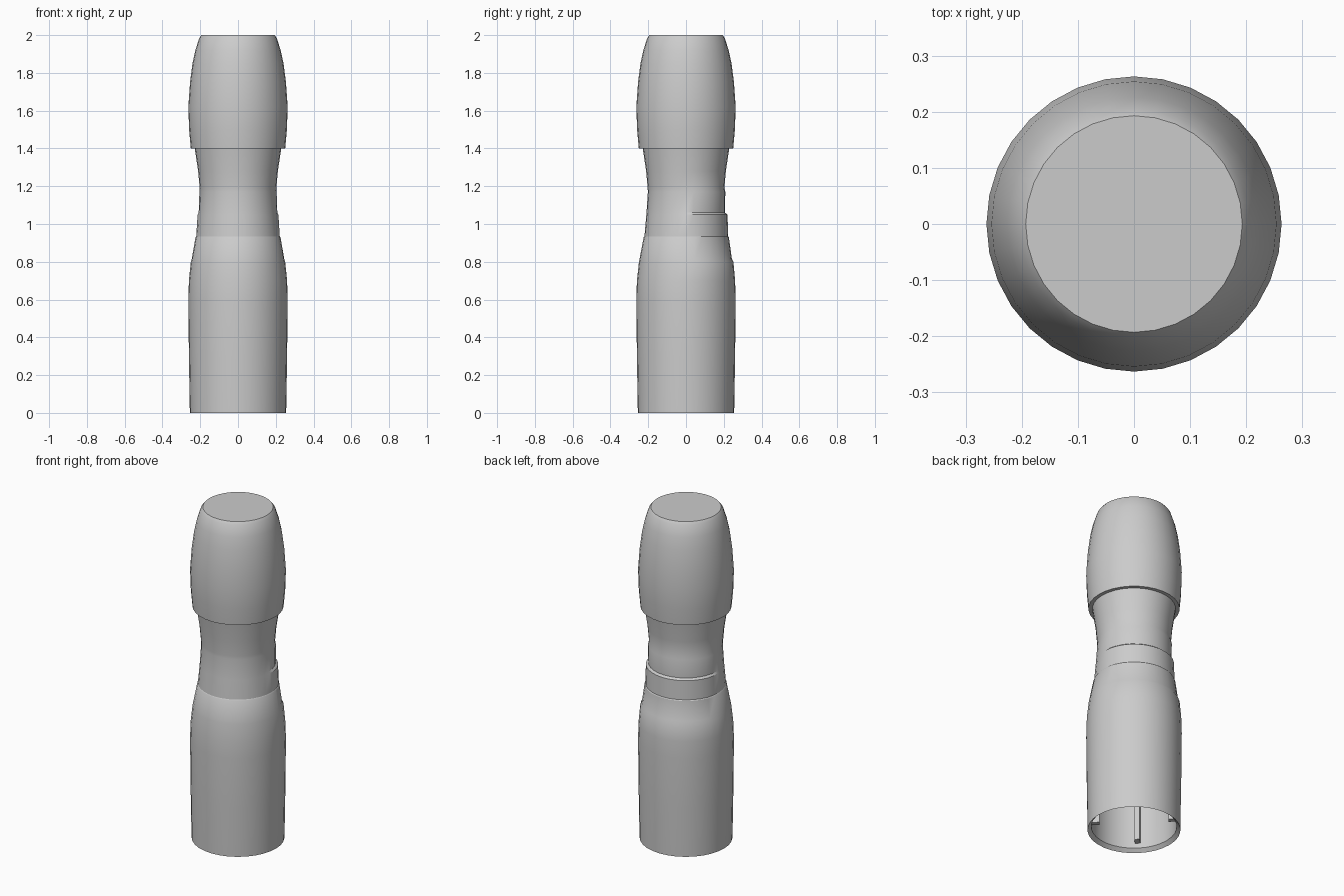
import bpy
import bmesh
from math import cos, sin, pi, radians

cube = bpy.data.objects.get("Cube")
if cube:
    bpy.data.objects.remove(cube, do_unlink=True)

grey = bpy.data.materials.new("plain grey")
grey.use_nodes = True
colour = (0.6, 0.6, 0.6, 1)
grey.diffuse_color = colour
grey.node_tree.nodes["Principled BSDF"].inputs["Base Color"].default_value = colour


def lathe(name, profile, sides, cap=False):
    """Revolve (height, radius, extra radius at the back) rows around z."""
    bm = bmesh.new()
    rings = []
    for z, r, extra in profile:
        ring = []
        for i in range(sides):
            a = 2 * pi * i / sides
            rr = r + extra * min(1, max(0, 2 * sin(a) + 0.4))
            ring.append(bm.verts.new((rr * cos(a), rr * sin(a), z)))
        rings.append(ring)
    for low, high in zip(rings, rings[1:]):
        for i in range(sides):
            j = (i + 1) % sides
            bm.faces.new((low[i], low[j], high[j], high[i]))
    if cap:
        bm.faces.new(rings[-1])
    mesh = bpy.data.meshes.new(name)
    bm.to_mesh(mesh)
    bm.free()
    obj = bpy.data.objects.new(name, mesh)
    bpy.context.collection.objects.link(obj)
    mesh.materials.append(grey)
    bpy.ops.object.select_all(action="DESELECT")
    bpy.context.view_layer.objects.active = obj
    obj.select_set(True)
    bpy.ops.object.shade_smooth_by_angle(angle=radians(30))
    return obj


# Lower sleeve, open underneath, with shallow ledges towards the back
lathe("lower_body", [
    (0, 0.255, 0), (0.3, 0.26, 0), (0.6, 0.263, 0), (0.7, 0.26, 0),
    (0.8, 0.249, 0.002), (0.815, 0.246, -0.003), (0.93, 0.224, 0.003), (0.935, 0.22, 0.003),
], 32)

# Narrow waist
lathe("waist", [
    (0.935, 0.22, 0.003), (1.05, 0.21, 0.01), (1.06, 0.209, -0.002),
    (1.17, 0.202, 0.006), (1.19, 0.203, 0), (1.28, 0.211, 0), (1.4, 0.229, 0),
], 32)

# Upper grip, overhanging the waist and narrowing to a flat top
lathe("upper_body", [
    (1.4, 0.229, 0), (1.4, 0.25, 0), (1.5, 0.259, 0), (1.62, 0.263, 0),
    (1.75, 0.254, 0), (1.85, 0.241, 0), (1.92, 0.226, 0), (1.985, 0.205, 0),
    (2.0, 0.193, 0),
], 32, cap=True)

# Inner wall joined to the lower rim
lathe("inner_wall", [
    (0.9, 0.18, 0), (0.6, 0.235, 0), (0.02, 0.235, 0), (0, 0.255, 0),
], 32)

# Ribs inside the hollow base
for k in range(4):
    a = pi / 4 + k * pi / 2
    bpy.ops.mesh.primitive_cube_add(size=1, location=(0.215 * cos(a), 0.215 * sin(a), 0.4),
                                    rotation=(0, 0, a))
    rib = bpy.context.object
    rib.name = f"inner_rib_{k + 1}"
    rib.scale = (0.05, 0.03, 0.7)
    rib.data.materials.append(grey)
